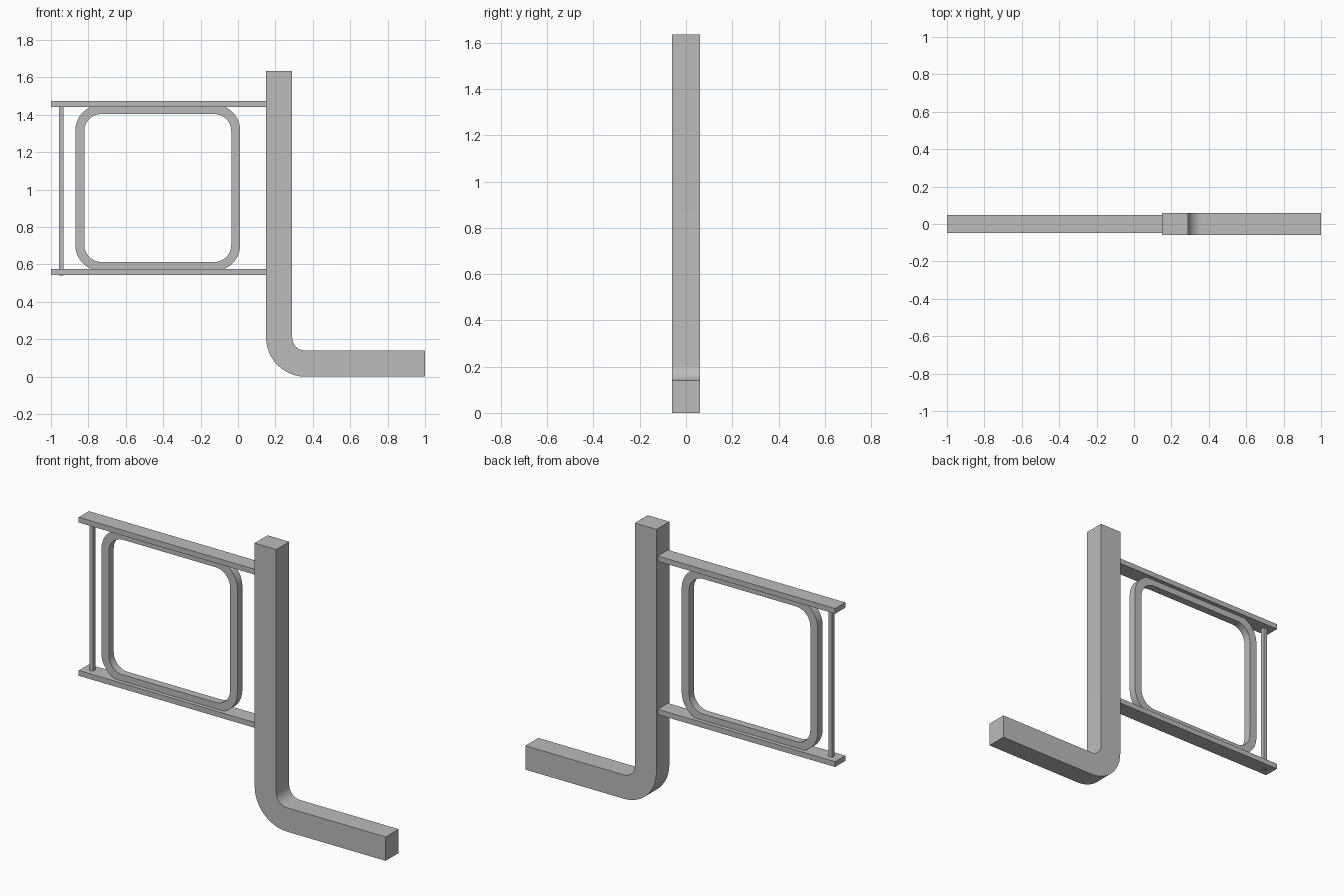
import bpy, bmesh
from math import sin, cos, pi, radians

cube = bpy.data.objects.get("Cube")
if cube:
    bpy.data.objects.remove(cube, do_unlink=True)

grey = bpy.data.materials.new("plain grey")
grey.use_nodes = True
grey.diffuse_color = (0.5, 0.5, 0.5, 1)
grey.node_tree.nodes["Principled BSDF"].inputs["Base Color"].default_value = (0.5, 0.5, 0.5, 1)


def arc(cx, cz, r, start, steps=12):
    """Quarter arc, anticlockwise from the start angle in degrees."""
    return [(cx + r * cos(radians(start) + pi / 2 * i / steps),
             cz + r * sin(radians(start) + pi / 2 * i / steps)) for i in range(steps + 1)]


def rounded_rect(x0, x1, z0, z1, r):
    return (arc(x1 - r, z1 - r, r, 0) + arc(x0 + r, z1 - r, r, 90)
            + arc(x0 + r, z0 + r, r, 180) + arc(x1 - r, z0 + r, r, 270))


def sweep(name, outer, inner, y0, y1, closed):
    """Band between two matching outlines, given depth along y."""
    bm = bmesh.new()
    rings = [[bm.verts.new(p) for p in ((a[0], y0, a[1]), (b[0], y0, b[1]),
                                        (b[0], y1, b[1]), (a[0], y1, a[1]))]
             for a, b in zip(outer, inner)]
    pairs = list(zip(rings, rings[1:]))
    if closed:
        pairs.append((rings[-1], rings[0]))
    else:
        bm.faces.new(rings[0])
        bm.faces.new(rings[-1])
    for p, q in pairs:
        for k in range(4):
            n = (k + 1) % 4
            bm.faces.new((p[k], p[n], q[n], q[k]))
    bmesh.ops.recalc_face_normals(bm, faces=bm.faces)
    mesh = bpy.data.meshes.new(name)
    bm.to_mesh(mesh)
    bm.free()
    mesh.materials.append(grey)
    obj = bpy.data.objects.new(name, mesh)
    bpy.context.collection.objects.link(obj)
    bpy.ops.object.select_all(action="DESELECT")
    obj.select_set(True)
    bpy.context.view_layer.objects.active = obj
    bpy.ops.object.shade_smooth_by_angle(angle=radians(30))
    return obj


def box(name, x0, x1, y0, y1, z0, z1):
    return sweep(name, [(x0, z0), (x0, z1)], [(x1, z0), (x1, z1)], y0, y1, False)


# Bent post: upright, quarter bend, foot
bend = 0.36
sweep("bent_post",
      [(0.15, 1.635)] + arc(bend, 0.21, 0.21, 180) + [(1.0, 0)],
      [(0.29, 1.635)] + arc(bend, 0.21, 0.07, 180) + [(1.0, 0.14)],
      -0.06, 0.06, False)

# Two horizontal rails
for name, z in (("lower_rail", 0.545), ("upper_rail", 1.443)):
    box(name, -1.0, 0.15, -0.047, 0.047, z, z + 0.031)

# Rounded frame held between the rails
sweep("rounded_frame",
      rounded_rect(-0.87, 0.012, 0.565, 1.455, 0.14),
      rounded_rect(-0.822, -0.036, 0.613, 1.405, 0.092),
      -0.023, 0.023, True)

# Thin upright rod near the free end
box("end_rod", -0.956, -0.933, -0.012, 0.012, 0.54, 1.45)
